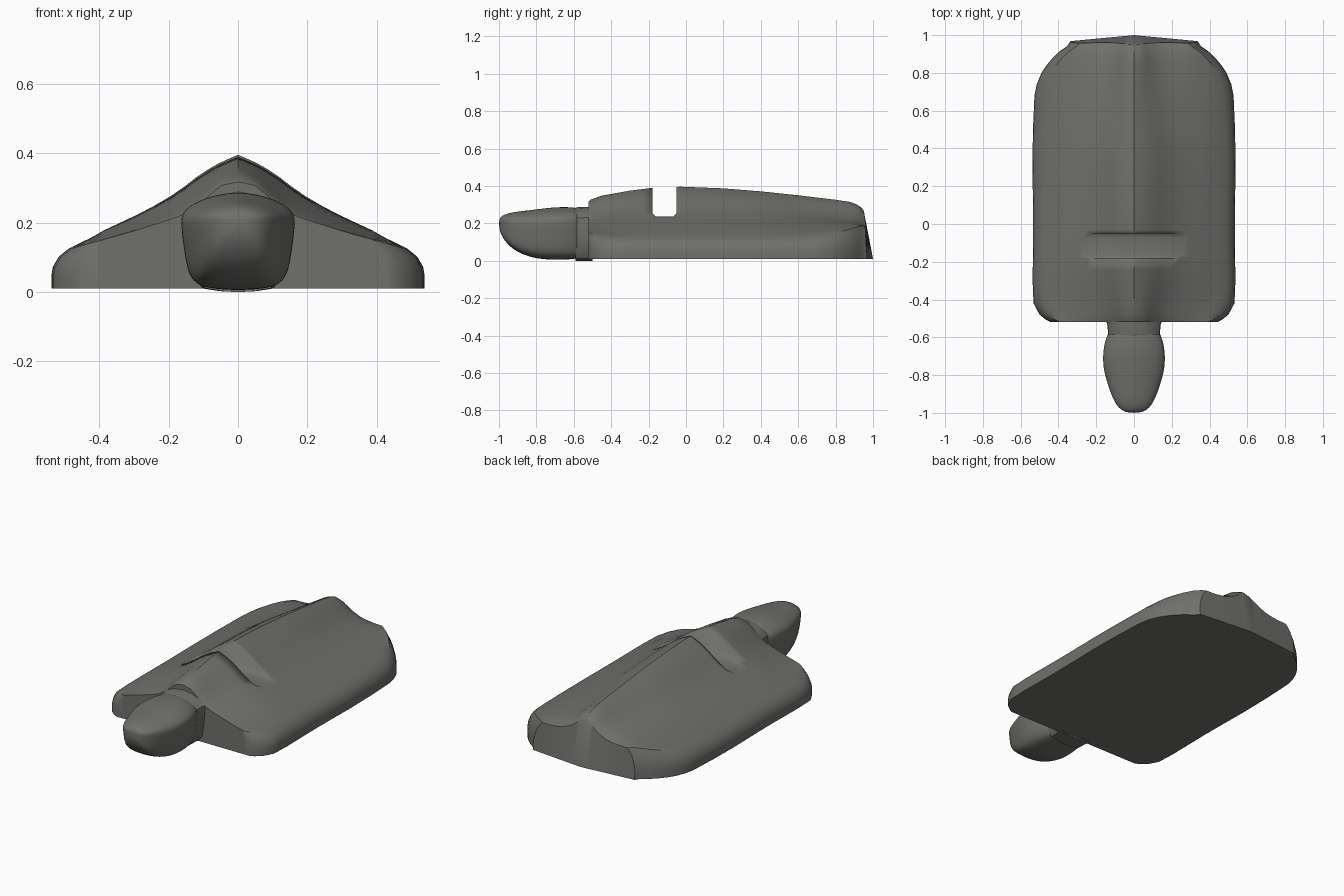
import bpy, bmesh

if "Cube" in bpy.data.objects:
    bpy.data.objects.remove(bpy.data.objects["Cube"])

grey = bpy.data.materials.new("warm grey plastic")
grey.diffuse_color = (0.16, 0.16, 0.15, 1)
grey.use_nodes = True
grey.node_tree.nodes["Principled BSDF"].inputs["Base Color"].default_value = grey.diffuse_color


def interp(table, v):
    if v <= table[0][0]:
        return table[0][1]
    for (a, p), (b, q) in zip(table, table[1:]):
        if v <= b:
            return p + (q - p) * (v - a) / (b - a)
    return table[-1][1]


def finish(name, bm, angle=0.52):
    bmesh.ops.recalc_face_normals(bm, faces=bm.faces)
    me = bpy.data.meshes.new(name)
    bm.to_mesh(me)
    bm.free()
    me.materials.append(grey)
    ob = bpy.data.objects.new(name, me)
    bpy.context.collection.objects.link(ob)
    bpy.ops.object.select_all(action='DESELECT')
    ob.select_set(True)
    bpy.context.view_layer.objects.active = ob
    bpy.ops.object.shade_smooth_by_angle(angle=angle)
    return ob


def loft(bm, rings, caps=True):
    rows = [[bm.verts.new(p) for p in r] for r in rings]
    n = len(rows[0])
    for a, b in zip(rows, rows[1:]):
        for i in range(n):
            j = (i + 1) % n
            bm.faces.new((a[i], a[j], b[j], b[i]))
    if caps:
        bm.faces.new(rows[0])
        bm.faces.new(rows[-1])
    return rows


# shell: cross-sections (height over x) at the front, middle and back
FRONT = [(0, .325), (.05, .314), (.1, .27), (.16, .225), (.3, .178), (.44, .137), (.49, .122)]
MID = [(0, .395), (.054, .372), (.108, .34), (.162, .298), (.216, .262), (.3, .218),
       (.38, .182), (.44, .148), (.49, .125)]
BACK = [(0, .31), (.04, .295), (.09, .255), (.15, .222), (.22, .205), (.3, .195),
        (.38, .17), (.44, .15), (.49, .125)]
RIDGE = [(-.52, .318), (-.508, .328), (-.45, .348), (-.3, .375), (-.18, .39), (-.03, .396), (.2, .387),
         (.4, .371), (.6, .35), (.8, .326), (.88, .314), (.915, .3), (.94, .282), (.95, .265)]
WIDTH = [(-.52, .44), (-.508, .465), (-.48, .5), (-.42, .532), (-.3, .537), (0, .533), (.3, .538), (.5, .535),
         (.68, .527), (.74, .515), (.8, .49), (.86, .45), (.91, .4), (.94, .355), (.97, .3)]
FRAC = [0, .06, .12, .18, .25, .32, .4, .5, .6, .7, .8, .9, 1]


def height(x, y):
    if y < -.2:
        t = (y + .52) / .32
        t = t * t * (3 - 2 * t)
        z = interp(FRONT, x) * (1 - t) + interp(MID, x) * t
        z0 = .325 * (1 - t) + .395 * t
    else:
        t = max(0, min(1, (y - .4) / .48))
        z = interp(MID, x) * (1 - t) + interp(BACK, x) * t
        z0 = .395 * (1 - t) + .31 * t
    # follow the ridge line near the centre, fading out to the rim
    return z + (interp(RIDGE, y) - z0) * max(0, 1 - x / .4)


def section(y, last=False):
    w = interp(WIDTH, y)
    inner = w - .05
    half = [(f * inner, height(f * inner, y)) for f in FRAC]
    rim = half[-1][1]
    half += [(w - .02, .055 + (rim - .055) * .65), (w - .004, .055 + (rim - .055) * .25), (w, .05)]
    full = [(-x, z) for x, z in reversed(half[1:])] + half

    def place(x, z):
        # the tail end leans inwards and comes to a shallow point
        yy = y + (.018 + .032 * (1 - abs(x) / w)) * (1 - (z - .01) / .26) if last else y
        return (x, yy, z)
    return [place(x, z) for x, z in full] + [place(x, .01) for x, z in reversed(full)]


bm = bmesh.new()
ys = [-.52, -.508, -.48, -.45, -.42, -.36, -.3, -.24, -.18, -.1, -.03, .1, .2, .3, .4, .5, .6, .68,
      .74, .8, .84, .88, .915, .94]
rows = loft(bm, [section(y) for y in ys] + [section(.95, True)], caps=False)
n = len(rows[0])
for r in (rows[0], rows[-1]):
    for i in range(n // 2 - 1):
        bm.faces.new((r[i], r[i + 1], r[n - 2 - i], r[n - 1 - i]))
shell = finish("shell", bm)

# slot across the back, with chamfered floor edges
bm = bmesh.new()
prof = [(-.18, .6), (-.18, .255), (-.162, .236), (-.068, .236), (-.05, .255), (-.05, .6)]
loft(bm, [[(x, y, z) for y, z in prof] for x in (-.5, .5)])
cutter = finish("slot_cutter", bm)
cutter.hide_render = True
cutter.hide_viewport = True
mod = shell.modifiers.new("slot", 'BOOLEAN')
mod.object = cutter
mod.operation = 'DIFFERENCE'
mod.solver = 'EXACT'


# head and neck share one rounded, downward-tapering ring shape
def ring(y, w, top, bot):
    h = top - bot
    half = [(0, top), (.4 * w, top - .03 * h), (.75 * w, top - .1 * h), (.98 * w, top - .2 * h),
            (w, top - .32 * h), (.94 * w, bot + .4 * h), (.87 * w, bot + .16 * h),
            (.7 * w, bot + .04 * h), (.35 * w, bot + .01 * h), (0, bot)]
    return [(x, y, z) for x, z in half] + [(-x, y, z) for x, z in reversed(half[1:-1])]


bm = bmesh.new()
loft(bm, [ring(*k) for k in [
    (-.56, .125, .275, .02), (-.585, .142, .285, .01), (-.63, .158, .29, .006), (-.7, .167, .289, .005),
    (-.77, .163, .281, .007), (-.84, .143, .272, .021), (-.9, .123, .265, .045), (-.95, .1, .256, .082),
    (-.982, .073, .243, .125), (-1.0, .036, .225, .172)]])
head = finish("head", bm, 1.2)
sub = head.modifiers.new("smooth", 'SUBSURF')
sub.levels = sub.render_levels = 2

bm = bmesh.new()
loft(bm, [ring(*k) for k in [(-.592, .135, .283, 0), (-.58, .138, .286, 0),
                             (-.535, .14, .288, 0), (-.5, .155, .29, 0)]])
finish("neck", bm)
